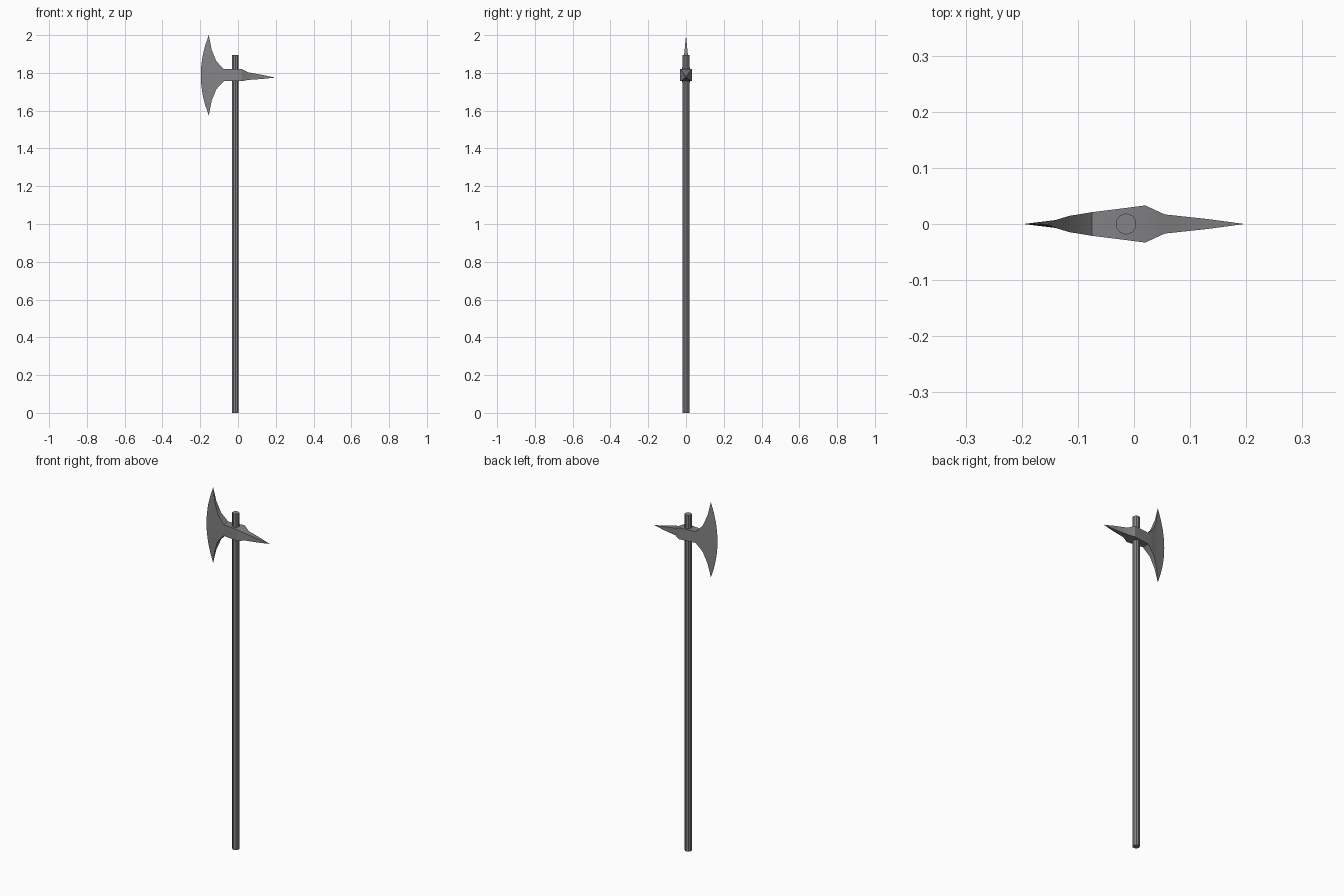
import bpy, bmesh, math

if "Cube" in bpy.data.objects:
    bpy.data.objects.remove(bpy.data.objects["Cube"])

AXIS_X = -0.014
ROWS = 8


def dark_material(name, color):
    mat = bpy.data.materials.new(name)
    mat.diffuse_color = (*color, 1)
    mat.use_nodes = True
    mat.node_tree.nodes["Principled BSDF"].inputs["Base Color"].default_value = mat.diffuse_color
    return mat


def finish(obj, mat):
    obj.data.materials.append(mat)
    bpy.ops.object.select_all(action='DESELECT')
    obj.select_set(True)
    bpy.context.view_layer.objects.active = obj
    bpy.ops.object.shade_smooth_by_angle(angle=math.radians(29))


steel = dark_material("dark_steel", (0.23, 0.23, 0.24))

# Shaft: low-poly straight pole
bpy.ops.mesh.primitive_cylinder_add(vertices=10, radius=0.0188, depth=1.895,
                                    location=(AXIS_X, 0, 0.9475))
shaft = bpy.context.object
shaft.name = "shaft"
shaft.data.materials.append(steel)

# Axe head stations from blade to spike: x, half thickness, bottom z, top z
stations = [
    (-0.155, 0.0, 1.575, 2.0),
    (-0.140, 0.0070, 1.65, 1.925),
    (-0.115, 0.0145, 1.713, 1.862),
    (-0.075, 0.021, 1.756, 1.82),
    (0.020, 0.033, 1.756, 1.82),
    (0.055, 0.017, 1.763, 1.803),
    (0.130, 0.009, 1.768, 1.789),
    (0.197, 0.0, 1.775, 1.775),
]

bm = bmesh.new()
sections = []
for i, (x, half, low, high) in enumerate(stations):
    sides = []
    for y in (-half, half):
        col = []
        for r in range(ROWS + 1):
            t = 2 * r / ROWS - 1
            # the first station is the curved cutting edge
            bulge = 0.042 * (1 - t * t) if i == 0 else 0
            z = low + (high - low) * r / ROWS
            col.append(bm.verts.new((x - bulge, y, z)))
        sides.append(col)
    # closed ring: up the front, down the back
    sections.append(sides[0] + sides[1][::-1])

for a, b in zip(sections, sections[1:]):
    n = len(a)
    for k in range(n):
        m = (k + 1) % n
        bm.faces.new((a[k], b[k], b[m], a[m]))

# Weld the sharp cutting edge and spike tip, then clean flat areas
bmesh.ops.remove_doubles(bm, verts=bm.verts[:], dist=0.0001)
bmesh.ops.dissolve_limit(bm, angle_limit=0.001, verts=bm.verts[:], edges=bm.edges[:])
bmesh.ops.recalc_face_normals(bm, faces=bm.faces[:])
mesh = bpy.data.meshes.new("axe_head")
bm.to_mesh(mesh)
bm.free()
head = bpy.data.objects.new("axe_head", mesh)
bpy.context.collection.objects.link(head)
finish(head, steel)
